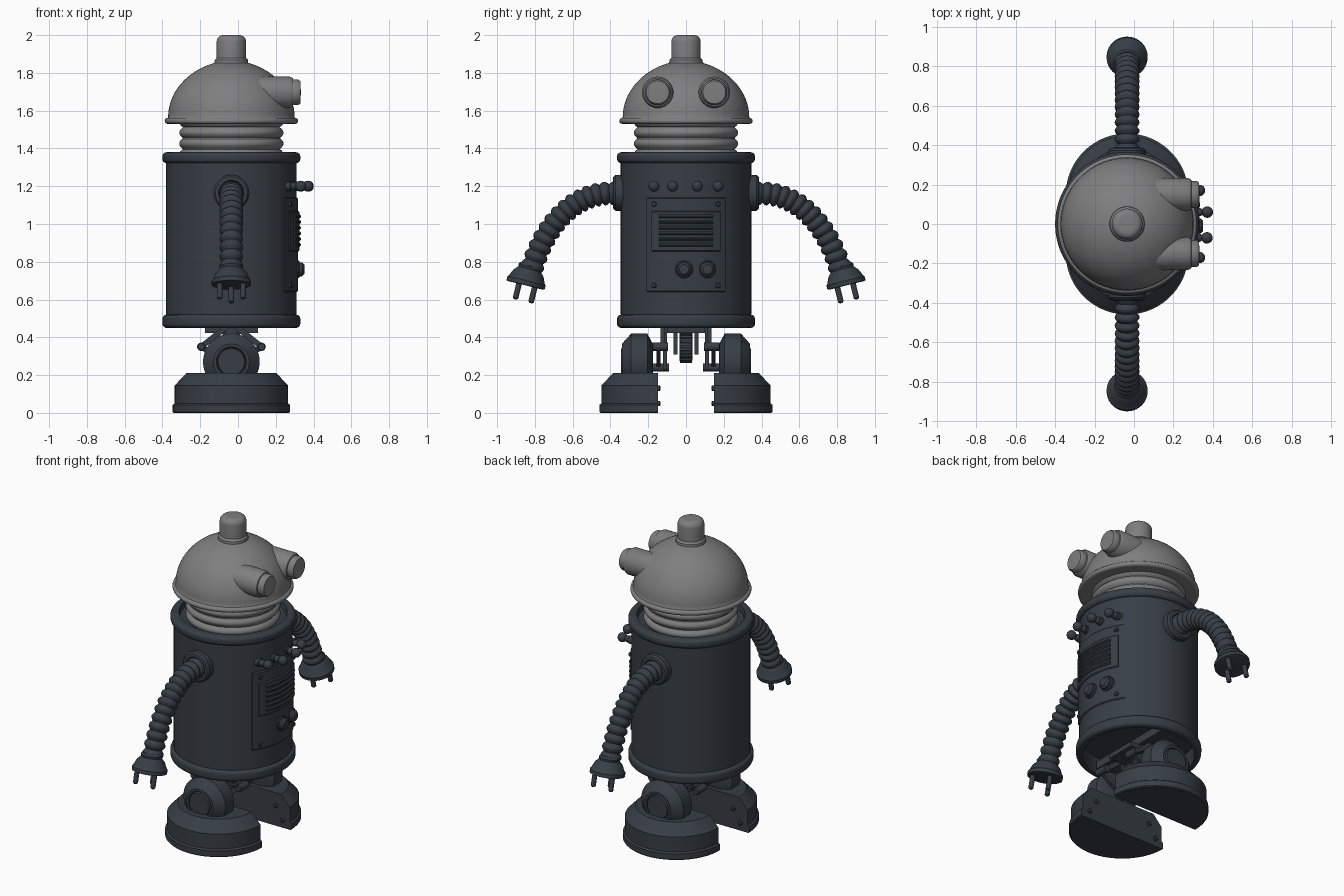
import bpy, bmesh
from math import pi, sin, cos, sqrt, asin
from mathutils import Matrix, Vector

cube = bpy.data.objects.get("Cube")
if cube:
    bpy.data.objects.remove(cube, do_unlink=True)

CX = -0.035      # body axis
R = 0.346        # body radius
made = []


def material(name, rgb):
    m = bpy.data.materials.new(name)
    m.use_nodes = True
    m.diffuse_color = (*rgb, 1)
    m.node_tree.nodes["Principled BSDF"].inputs["Base Color"].default_value = (*rgb, 1)
    return m


GREY = material("warm grey", (0.21, 0.21, 0.21))
DARK = material("dark slate", (0.038, 0.048, 0.06))


def finish(name, bm, mat):
    bmesh.ops.recalc_face_normals(bm, faces=bm.faces)
    me = bpy.data.meshes.new(name)
    bm.to_mesh(me)
    bm.free()
    me.materials.append(mat)
    ob = bpy.data.objects.new(name, me)
    bpy.context.collection.objects.link(ob)
    made.append(ob)
    return ob


def skin(name, rings, mat, closed):
    """Join rows of points into a surface and cap any open ends."""
    bm = bmesh.new()
    rows = [[bm.verts.new(p) for p in ring] for ring in rings]
    pairs = list(zip(rows, rows[1:])) + ([(rows[-1], rows[0])] if closed else [])
    for a, b in pairs:
        for i in range(len(a) - 1):
            bm.faces.new((a[i], a[i + 1], b[i + 1], b[i]))
    bmesh.ops.remove_doubles(bm, verts=bm.verts, dist=1e-5)
    bmesh.ops.holes_fill(bm, edges=bm.edges, sides=0)
    return finish(name, bm, mat)


def lathe(name, profile, mat, at=(CX, 0, 0), axis=(0, 0, 1), span=None, seg=64):
    """Turn (radius, height) points about an axis; span limits the angle."""
    rot = Vector((0, 0, 1)).rotation_difference(Vector(axis)).to_matrix().to_4x4()
    m = Matrix.Translation(at) @ rot
    a0, a1 = span or (0, 2 * pi)
    n = seg + 1 if span else seg
    rings = []
    for k in range(n):
        a = a0 + (a1 - a0) * k / seg
        rings.append([m @ Vector((r * cos(a), r * sin(a), z)) for r, z in profile])
    return skin(name, rings, mat, span is None)


def rod(name, at, axis, r, length, bevel=0.005, mat=DARK, seg=24):
    return lathe(name, [(0, 0), (r, 0), (r, length - bevel), (r - bevel, length), (0, length)],
                 mat, at, axis, seg=seg)


def ball(name, at, r, mat=DARK):
    pts = [(r * sin(pi * i / 10), -r * cos(pi * i / 10)) for i in range(11)]
    return lathe(name, pts, mat, at, seg=20)


def box(name, center, size, tilt=0.0):
    bm = bmesh.new()
    m = Matrix.Translation(center) @ Matrix.Rotation(tilt, 4, 'Y') @ Matrix.Diagonal((*size, 1))
    bmesh.ops.create_cube(bm, size=1, matrix=m)
    return finish(name, bm, DARK)


def link(name, a, b, width, thick):
    a, b = Vector(a), Vector(b)
    d = b - a
    tilt = Vector((1, 0)).angle_signed(Vector((d.x, d.z)))
    return box(name, (a + b) / 2, (d.length, thick, width), tilt)


def arc(r, z, rad, a0, a1, n=6):
    return [(r + rad * cos(a0 + (a1 - a0) * i / n), z + rad * sin(a0 + (a1 - a0) * i / n))
            for i in range(n + 1)]


def surface_x(y, r=R):
    return CX + sqrt(r * r - y * y)


# Body shell with rounded rims, sunken top and open underside
half = pi / 2
lathe("body", [(0, 0.56), (0.325, 0.56), (0.325, 0.45)]
      + arc(0.342, 0.473, 0.023, -half, 0) + arc(0.342, 0.497, 0.023, 0, half)
      + [(R, 0.52), (R, 1.322)]
      + arc(0.342, 1.345, 0.023, -half, 0) + arc(0.342, 1.357, 0.023, 0, half)
      + [(0.315, 1.38), (0.31, 1.345), (0, 1.345)], DARK, seg=96)

# Bellows neck
neck = [(0, 1.34)]
for i in range(37):
    neck.append((0.253 + 0.023 * abs(sin(pi * 3.5 * i / 36)) ** 0.7, 1.34 + 0.2 * i / 36))
lathe("neck", neck + [(0, 1.54)], GREY)

# Domed head with brim and top knob
dome = [(0.335 * cos(half * i / 20) ** 1.05, 1.565 + 0.3 * sin(half * i / 20)) for i in range(20)]
lathe("head", [(0, 1.535), (0.335, 1.53)] + arc(0.337, 1.546, 0.016, -half, half) + dome
      + [(0, 1.865)], GREY, seg=96)
lathe("head_knob", [(0, 1.84), (0.09, 1.84), (0.088, 1.868), (0.078, 1.88), (0.078, 1.965)]
      + arc(0.043, 1.965, 0.035, 0, half) + [(0, 2.0)], GREY, seg=40)

# Eyes
for side, s in (("left", 1), ("right", -1)):
    lathe(side + "_eye", [(0, 0), (0.083, 0), (0.083, 0.175), (0.075, 0.19), (0.068, 0.192),
          (0.068, 0.218), (0.06, 0.23), (0, 0.233)], GREY, (0.1, 0.15 * s, 1.697), (1, 0, 0), seg=40)

# Curved front panel, speaker grille and slats
def plate(name, r, half_width, z0, z1):
    a = asin(half_width / R)
    c = 0.006
    lathe(name, [(0.335, z0), (r - c, z0), (r, z0 + c), (r, z1 - c), (r - c, z1), (0.335, z1), (0.335, z0)],
          DARK, span=(-a, a), seg=20)


plate("front_panel", R + 0.007, 0.205, 0.64, 1.14)
plate("speaker_frame", R + 0.014, 0.175, 0.855, 1.07)
for i in range(6):
    z = 0.89 + 0.03 * i
    plate("speaker_slat_%d" % (i + 1), R + 0.023, 0.135, z - 0.009, z + 0.009)
for y in (-0.165, 0.165):
    for z in (0.675, 1.105):
        rod("panel_bolt", (surface_x(y) - 0.01, y, z), (1, y * 1.5, 0), 0.014, 0.027, seg=12)

# Dial knobs and ball-ended switches
for y in (-0.01, 0.11):
    x = surface_x(y)
    rod("dial_base", (x - 0.02, y, 0.76), (1, y, 0), 0.047, 0.035)
    rod("dial", (x, y, 0.76), (1, y, 0), 0.037, 0.04, 0.012)
for y in (-0.17, -0.07, 0.06, 0.17):
    x = surface_x(y)
    rod("switch_base", (x - 0.02, y, 1.2), (1, 0, 0), 0.025, 0.035)
    rod("switch_stalk", (x, y, 1.2), (1, 0, 0), 0.013, 0.06, seg=12)
    ball("switch_bead", (x + 0.025, y, 1.2), 0.021)
    ball("switch_ball", (x + 0.066, y, 1.2), 0.029)

# Arms: shoulder collar, ribbed hose, cup hand and three prongs
for side, s in (("left", 1), ("right", -1)):
    lathe(side + "_shoulder", [(0, 0), (0.095, 0), (0.095, 0.068), (0.085, 0.08), (0.068, 0.082),
          (0.06, 0.07), (0, 0.07)], DARK, (CX, 0.305 * s, 1.165), (0, s, 0), seg=40)
    P = [Vector((CX, y * s, z)) for y, z in ((0.36, 1.16), (0.58, 1.185), (0.75, 1.0), (0.82, 0.75))]
    rings = []
    n = 112
    for k in range(n + 1):
        t = k / n
        u = 1 - t
        c = P[0] * u**3 + P[1] * 3 * u * u * t + P[2] * 3 * u * t * t + P[3] * t**3
        d = ((P[1] - P[0]) * u * u + (P[2] - P[1]) * 2 * u * t + (P[3] - P[2]) * t * t).normalized()
        side_dir = Vector((1, 0, 0))
        up = d.cross(side_dir)
        r = 0.048 + 0.015 * abs(sin(pi * 14 * t))
        rings.append([c + (side_dir * cos(a) + up * sin(a)) * r
                      for a in [2 * pi * j / 24 for j in range(25)]])
    skin(side + "_arm", rings, DARK, False)

    down = Vector((0, 0.24 * s, -0.97)).normalized()
    across = Vector((0, 0.97 * s, 0.24)).normalized()
    base = Vector((CX, 0.85 * s, 0.675))
    lathe(side + "_hand", [(0, 0), (0.055, 0), (0.064, 0.012), (0.06, 0.025), (0.083, 0.05),
          (0.098, 0.085), (0.104, 0.09), (0.104, 0.112), (0.095, 0.115), (0, 0.112)],
          DARK, base - down * 0.115, down, seg=40)
    for dx, da in ((0, -0.05), (-0.062, 0.035), (0.062, 0.035)):
        rod(side + "_prong", base + Vector((dx, 0, 0)) + across * da - down * 0.02, down,
            0.015, 0.105, 0.008, seg=16)

# Legs and half-round feet
for side, s in (("left", 1), ("right", -1)):
    span = (0, pi) if s > 0 else (pi, 2 * pi)
    lathe(side + "_foot", [(0, 0), (0.305, 0), (0.311, 0.006), (0.311, 0.042), (0.3, 0.05),
          (0.3, 0.145), (0.237, 0.212), (0, 0.212)], DARK, (CX, 0.148 * s, 0), span=span, seg=48)
    lathe(side + "_ankle", [(0, 0), (0.095, 0), (0.15, 0.03), (0.15, 0.115), (0.095, 0.165), (0.08, 0.165),
          (0.075, 0.158), (0.07, 0.168), (0, 0.168)], DARK, (CX, 0.175 * s, 0.27), (0, s, 0), seg=48)
    for dx in (-0.25, -0.2, 0.2, 0.25):
        z = 0.13 if abs(dx) < 0.22 else 0.05
        rod(side + "_foot_bolt", (CX + dx, 0.16 * s, z), (0, -s, 0), 0.014, 0.026, seg=12)

    # Folding linkage between body and ankle
    y = 0.125 * s
    for e in (-1, 1):
        knee = (CX + 0.16 * e, y, 0.35)
        link(side + "_upper_link", knee, (CX + 0.02 * e, y, 0.46), 0.03, 0.022)
        link(side + "_lower_link", (knee[0], y + 0.02 * s, 0.35), (CX, y + 0.02 * s, 0.25), 0.03, 0.022)
        rod(side + "_knee_pin", (knee[0], y - 0.03 * s, 0.35), (0, s, 0), 0.022, 0.085, seg=16)
    box(side + "_hanger", (CX, 0.112 * s, 0.4), (0.06, 0.022, 0.34))
    rod(side + "_ankle_pin", (CX, 0.09 * s, 0.24), (0, s, 0), 0.022, 0.1, seg=16)

# Underbody frame and central gear
box("frame_plate", (CX, 0, 0.438), (0.28, 0.2, 0.03))
box("frame_beam", (CX, 0, 0.5), (0.12, 0.62, 0.05))
for s in (-1, 1):
    box("gear_bracket", (CX, 0.055 * s, 0.38), (0.09, 0.022, 0.14))
rod("gear", (CX, -0.034, 0.35), (0, 1, 0), 0.076, 0.068)
for i in range(18):
    a = 2 * pi * i / 18
    box("gear_tooth", (CX + 0.079 * cos(a), 0, 0.35 - 0.079 * sin(a)), (0.014, 0.066, 0.013), a)

# Smooth shading with crisp edges
for ob in bpy.context.selected_objects:
    ob.select_set(False)
for ob in made:
    ob.select_set(True)
bpy.context.view_layer.objects.active = made[0]
bpy.ops.object.shade_smooth_by_angle(angle=0.6)
